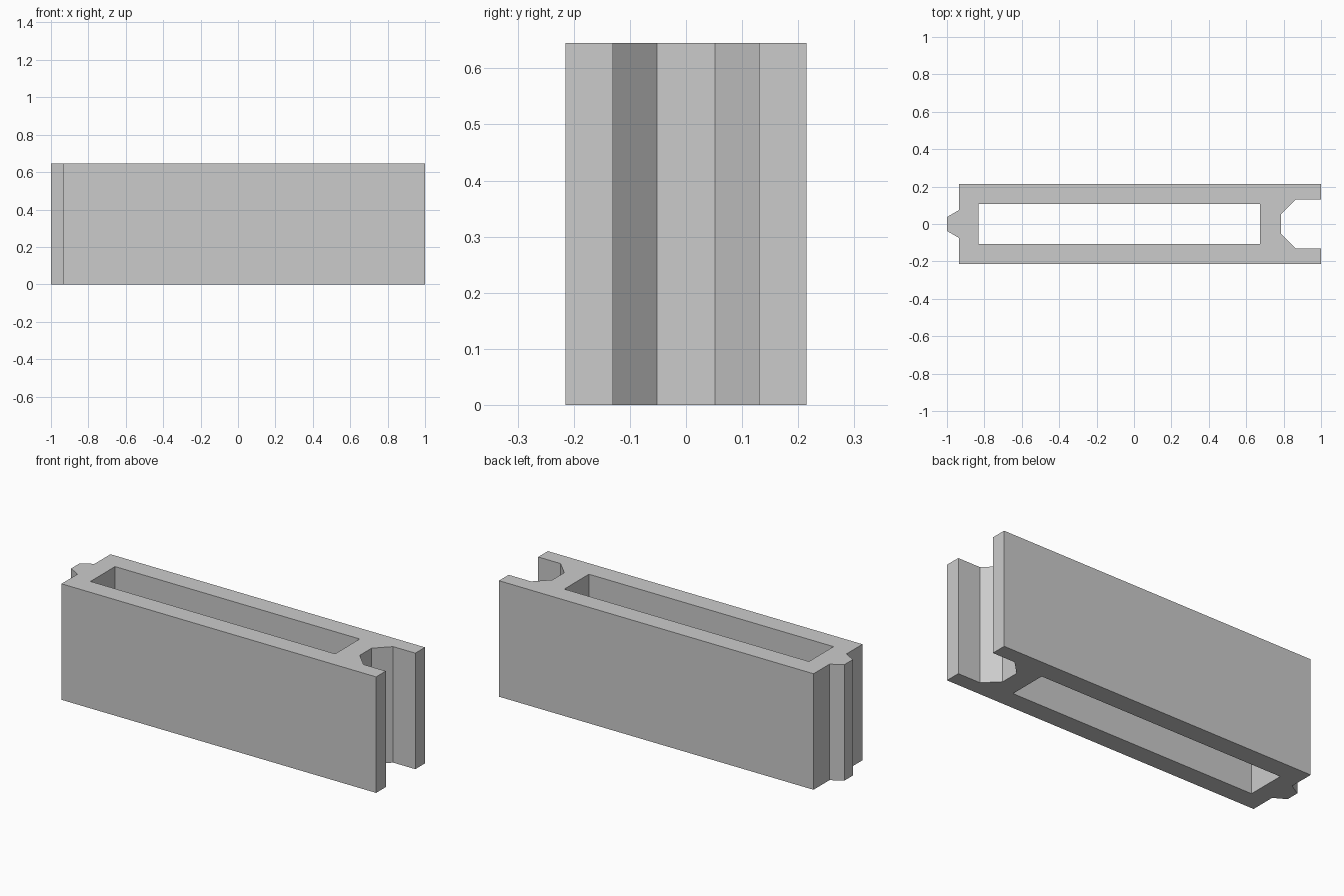
import bpy, bmesh

if "Cube" in bpy.data.objects:
    bpy.data.objects.remove(bpy.data.objects["Cube"])

HEIGHT = 0.645

# Half outlines (y >= 0), mirrored to make closed loops
outer_half = [(-1.0, 0.037), (-0.935, 0.075), (-0.935, 0.215), (1.0, 0.215),
              (1.0, 0.13), (0.863, 0.13), (0.785, 0.052)]
slot_half = [(-0.832, 0.108), (0.673, 0.108)]


def add_loop(bm, half):
    """Closed outline from a half profile mirrored across y = 0."""
    pts = half + [(x, -y) for x, y in reversed(half)]
    verts = [bm.verts.new((x, y, 0)) for x, y in pts]
    return [bm.edges.new((v, verts[i - 1])) for i, v in enumerate(verts)]


# Wall block: tongue on the left, groove on the right, slot through the middle
bm = bmesh.new()
edges = add_loop(bm, outer_half) + add_loop(bm, slot_half)
bmesh.ops.triangle_fill(bm, edges=edges, use_beauty=True, normal=(0, 0, 1))
ext = bmesh.ops.extrude_face_region(bm, geom=bm.faces[:], use_keep_orig=True)
top = [g for g in ext["geom"] if isinstance(g, bmesh.types.BMVert)]
bmesh.ops.translate(bm, verts=top, vec=(0, 0, HEIGHT))
bmesh.ops.recalc_face_normals(bm, faces=bm.faces[:])

mesh = bpy.data.meshes.new("wall_block")
bm.to_mesh(mesh)
bm.free()
block = bpy.data.objects.new("wall_block", mesh)
bpy.context.collection.objects.link(block)

# Plain grey colour
grey = bpy.data.materials.new("light_grey")
grey.diffuse_color = (0.6, 0.6, 0.6, 1)
grey.use_nodes = True
grey.node_tree.nodes["Principled BSDF"].inputs["Base Color"].default_value = grey.diffuse_color
mesh.materials.append(grey)
